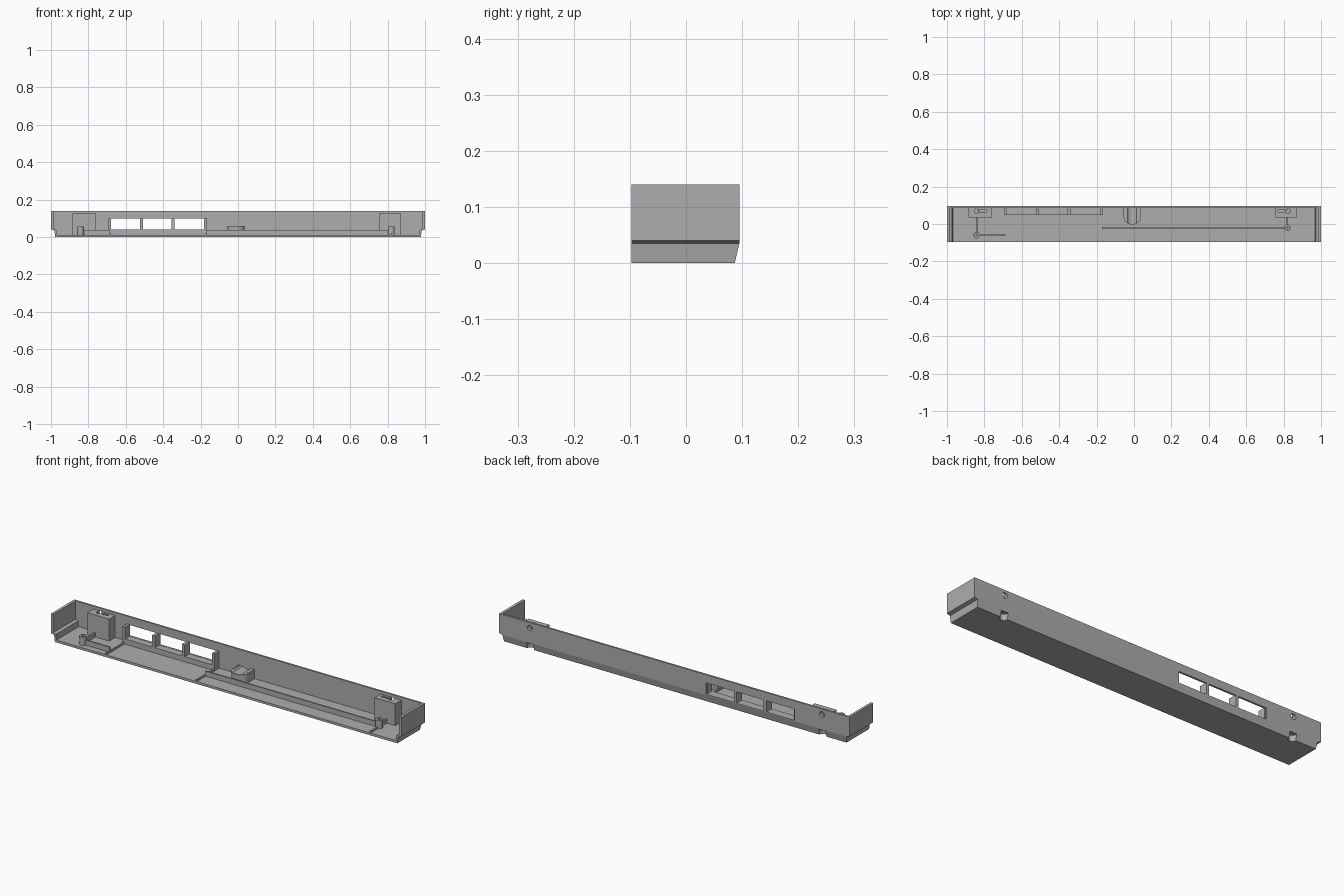
import bpy, bmesh, math
from mathutils import Matrix, Vector

if "Cube" in bpy.data.objects:
    bpy.data.objects.remove(bpy.data.objects["Cube"])

grey = bpy.data.materials.new("matte_grey")
grey.use_nodes = True
GREY = (0.42, 0.42, 0.42, 1)
grey.diffuse_color = GREY
grey.node_tree.nodes["Principled BSDF"].inputs["Base Color"].default_value = GREY

FLOOR, BACK, FRONT, TOP = 0.012, 0.095, -0.097, 0.14
INNER = BACK - 0.01


def finish(name, bm):
    bmesh.ops.recalc_face_normals(bm, faces=bm.faces)
    mesh = bpy.data.meshes.new(name)
    bm.to_mesh(mesh)
    bm.free()
    ob = bpy.data.objects.new(name, mesh)
    bpy.context.collection.objects.link(ob)
    mesh.materials.append(grey)
    return ob


def prism(name, points, depth):
    """Extrude a flat outline of 3D points along a vector."""
    bm = bmesh.new()
    face = bm.faces.new([bm.verts.new(p) for p in points])
    ext = bmesh.ops.extrude_face_region(bm, geom=[face])
    moved = [v for v in ext["geom"] if isinstance(v, bmesh.types.BMVert)]
    bmesh.ops.translate(bm, verts=moved, vec=Vector(depth))
    return finish(name, bm)


def box(name, x0, x1, y0, y1, z0, z1):
    return prism(name, [(x0, y0, z0), (x1, y0, z0), (x1, y1, z0), (x0, y1, z0)], (0, 0, z1 - z0))


def rod(name, centre, radius, length, axis="Z"):
    bm = bmesh.new()
    turn = Matrix.Rotation(math.pi / 2, 4, "X") if axis == "Y" else Matrix()
    bmesh.ops.create_cone(bm, cap_ends=True, segments=24, radius1=radius, radius2=radius,
                          depth=length, matrix=Matrix.Translation(centre) @ turn)
    return finish(name, bm)


def cut(ob, *cutters):
    for c in cutters:
        mod = ob.modifiers.new("cut", "BOOLEAN")
        mod.operation, mod.solver, mod.object = "DIFFERENCE", "EXACT", c
        bpy.context.view_layer.objects.active = ob
        bpy.ops.object.modifier_apply(modifier=mod.name)


def mirrored(half):
    return half + [(-x, z) for x, z in reversed(half)]


# Tray: floor and stepped end walls, one section run front to back
outer = [(0.977, 0), (0.982, 0.035), (1, 0.04), (1, TOP)]
inner = [(0.986, TOP), (0.986, 0.046), (0.972, 0.04), (0.968, FLOOR)]
section = mirrored(outer + inner)
right = outer + inner
outline = right + [(-x, z) for x, z in reversed(right)]
tray = prism("tray", [(x, FRONT, z) for x, z in outline], (0, INNER + 0.004 - FRONT, 0))

# Back wall with the same stepped outline
back_wall = prism("back_wall", [(x, INNER, z) for x, z in mirrored(outer)], (0, BACK - INNER, 0))

# Sloped lower back edge
wedge = prism("wedge_cutter", [(-1.1, BACK - 0.008, 0), (-1.1, BACK, 0.035),
                               (-1.1, BACK + 0.05, 0.035), (-1.1, BACK + 0.05, -0.02),
                               (-1.1, BACK - 0.0126, -0.02)], (2.2, 0, 0))
cutters = [wedge]
cut(tray, wedge)
cut(back_wall, wedge)

# Three windows in the back wall
for x0, x1 in ((-0.685, -0.525), (-0.51, -0.355), (-0.34, -0.18)):
    window = box("window_cutter", x0, x1, INNER - 0.02, BACK + 0.02, 0.04, 0.098)
    cut(back_wall, window)
    cutters.append(window)

# Screw blocks with a slotted top, screw hole and lower notch
for side, x0, x1, hx in (("right", -0.885, -0.76, -0.842), ("left", 0.755, 0.872, 0.825)):
    block = box(side + "_screw_block", x0, x1, 0.036, INNER + 0.003, FLOOR - 0.004, 0.125)
    screw = rod("screw_cutter", (hx, BACK, 0.112), 0.014, 0.06, "Y")
    well = rod("well_cutter", (hx, 0.068, 0.12), 0.012, 0.05)
    way = 1 if side == "right" else -1
    slot = box("slot_cutter", min(hx, hx + way * 0.055), max(hx, hx + way * 0.055),
               0.064, 0.074, 0.108, 0.15)
    notch = rod("notch_cutter", (hx, 0.088, 0.009), 0.02, 0.044)
    cut(block, screw, well, slot, notch)
    cut(back_wall, screw, notch)
    cut(tray, notch)
    cutters += [screw, well, slot, notch]

for c in cutters:
    bpy.data.objects.remove(c)

# Window sill and upright fins
box("window_sill", -0.69, -0.17, 0.05, INNER + 0.003, FLOOR - 0.004, 0.039)
for i, x in enumerate((-0.687, -0.517, -0.347, -0.175)):
    box(f"window_fin_{i + 1}", x - 0.008, x + 0.008, 0.049, INNER + 0.003, FLOOR - 0.003, 0.1)

# Floor ribs
R = 0.004
for name, x0, x1, y0, y1, top in (
        ("right_long_rib", -0.842, -0.687, -0.06 - R, -0.06 + R, 0.038),
        ("left_long_rib", -0.172, 0.82, -0.02 - R, -0.02 + R, 0.038),
        ("right_post_rib", -0.842 - R, -0.842 + R, -0.06, 0.04, 0.034),
        ("left_post_rib", 0.82 - R, 0.82 + R, -0.02, 0.04, 0.034),
        ("left_front_rib", 0.82 - R, 0.82 + R, FRONT + 0.004, -0.02, 0.02),
        ("window_right_rib", -0.687 - R, -0.687 + R, FRONT + 0.002, 0.052, 0.02),
        ("window_left_rib", -0.172 - R, -0.172 + R, FRONT + 0.002, 0.052, 0.02)):
    box(name, x0, x1, y0, y1, FLOOR - 0.003, top)

# Hollow posts where the ribs meet
for side, x, y in (("right", -0.842, -0.06), ("left", 0.82, -0.02)):
    post = rod(side + "_post", (x, y, 0.032), 0.018, 0.046)
    bore = rod("bore_cutter", (x, y, 0.05), 0.008, 0.05)
    cut(post, bore)
    bpy.data.objects.remove(bore)

# Cradle with a rounded front, two cheeks and a hollow centre
arc = [(-0.01 + 0.045 * math.cos(a), 0.035 - 0.038 * math.sin(a))
       for a in (math.pi * i / 12 for i in range(13))]
plan = [(0.035, INNER + 0.003)] + arc + [(-0.055, INNER + 0.003)]
cradle = prism("cradle", [(x, y, FLOOR - 0.003) for x, y in plan], (0, 0, 0.049))
hollow = rod("hollow_cutter", (-0.01, 0.05, 0.085), 0.036, 0.1, "Y")
cut(cradle, hollow)
bpy.data.objects.remove(hollow)
for i, x in enumerate((-0.055, 0.027)):
    box(f"cradle_cheek_{i + 1}", x, x + 0.008, 0.036, INNER + 0.002, FLOOR - 0.002, 0.06)
